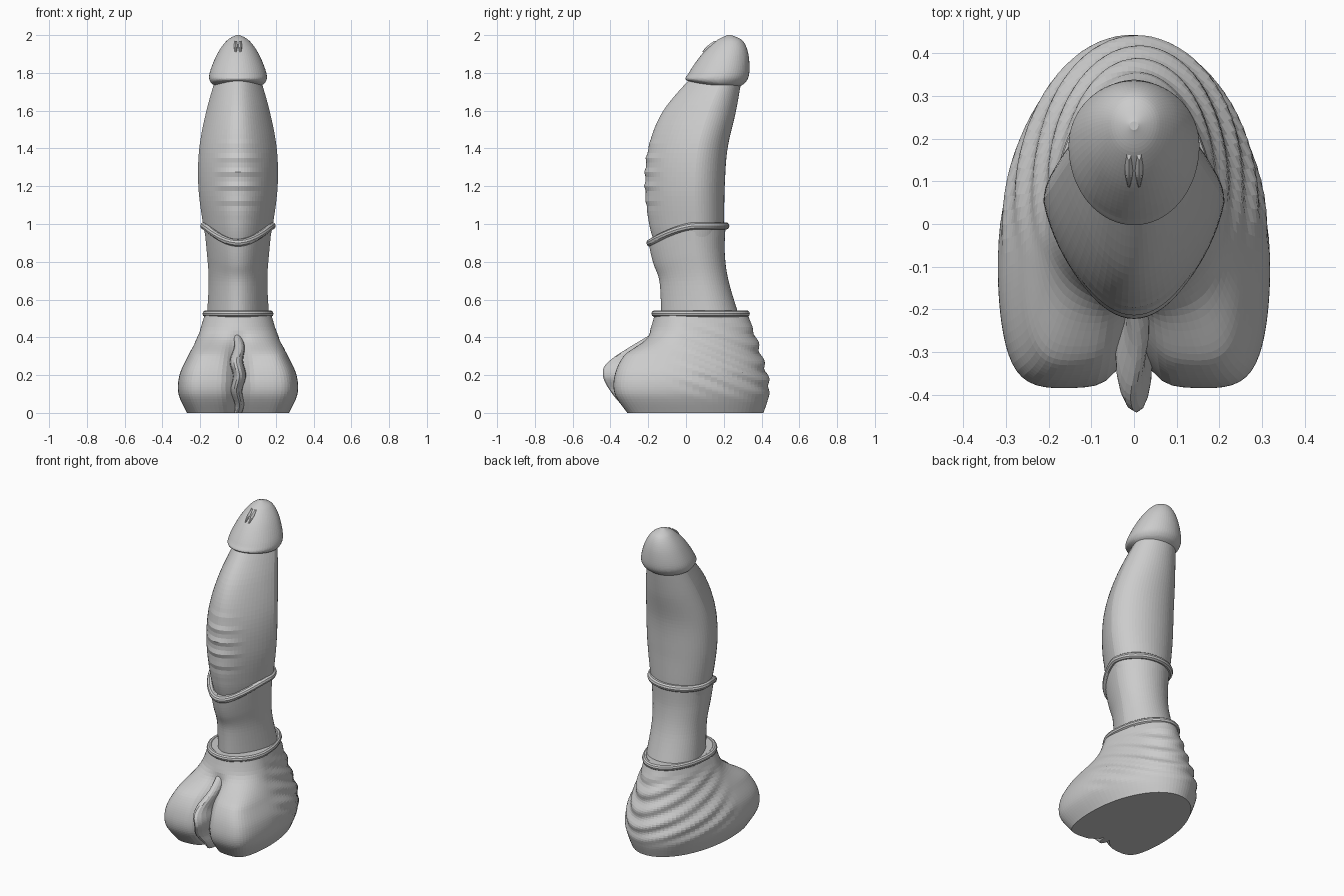
import bpy, bmesh, math
from mathutils import Vector

cube = bpy.data.objects.get("Cube")
if cube:
    bpy.data.objects.remove(cube, do_unlink=True)

grey = bpy.data.materials.new("soft grey")
grey.use_nodes = True
grey.diffuse_color = (0.6, 0.6, 0.6, 1)
grey.node_tree.nodes["Principled BSDF"].inputs["Base Color"].default_value = grey.diffuse_color


def step(low, high, value):
    t = min(1, max(0, (value - low) / (high - low)))
    return t * t * (3 - 2 * t)


def spline(rows, sub):
    """Smooth interpolation through the rows."""
    rows = [Vector(row) for row in rows]
    padded = [rows[0]] + rows + [rows[-1]]
    result = []
    for before, start, end, after in zip(padded, padded[1:], padded[2:], padded[3:]):
        leave, arrive = (end - before) / 2, (after - start) / 2
        for k in range(sub):
            t = k / sub
            blend = step(0, 1, t)
            result.append(start.lerp(end, blend) + leave * t * (1 - t) ** 2
                          - arrive * t * t * (1 - t))
    return result + [rows[-1]]


def egg(angle, front, back, width, middle, pinch):
    """Point on an egg outline whose front half can narrow to a soft point."""
    across, along = math.cos(angle), math.sin(angle)
    centre = front + (back - front) * middle
    reach = back - centre if along > 0 else centre - front
    return width * across * (1 + pinch * min(0, along)), centre + reach * along


def skin(name, rings, closed=False):
    """Mesh over a list of rings, either capped or joined end to end."""
    bm = bmesh.new()
    loops = [[bm.verts.new(point) for point in ring] for ring in rings]
    following = loops[1:] + loops[:1] if closed else loops[1:]
    for lower, upper in zip(loops, following):
        for k in range(len(lower)):
            bm.faces.new((lower[k - 1], lower[k], upper[k], upper[k - 1]))
    if not closed:
        bm.faces.new(loops[0])
        bm.faces.new(loops[-1])
    bmesh.ops.recalc_face_normals(bm, faces=bm.faces)
    mesh = bpy.data.meshes.new(name)
    bm.to_mesh(mesh)
    bm.free()
    mesh.materials.append(grey)
    bpy.context.collection.objects.link(bpy.data.objects.new(name, mesh))


def loft(name, rows, shape, middle=0.5, pinch=0, sub=8, count=64):
    """Stacked outlines; each row is height, front, back and half width."""
    rings = []
    for z, front, back, width in spline(rows, sub):
        ring = []
        for k in range(count):
            angle = math.tau * k / count
            x, y = egg(angle, front, back, width, middle, pinch)
            ring.append(shape(Vector((x, y, z)), math.sin(angle)))
        rings.append(ring)
    skin(name, rings)


def band(name, height, front, back, width, middle, pinch, thick, dip, count=64):
    """Rolled rim round an egg outline, dipping at the front."""
    rings = []
    for k in range(count):
        angle = math.tau * k / count
        x, y = egg(angle, front, back, width, middle, pinch)
        z = height - dip * max(0, -math.sin(angle)) ** 1.6
        outward = Vector((math.cos(angle), math.sin(angle), 0))
        rings.append([Vector((x, y, z)) + thick * (outward * math.cos(turn) + Vector((0, 0, math.sin(turn))))
                      for turn in (math.tau * j / 10 for j in range(10))])
    skin(name, rings, closed=True)


# Base: full front lobes parted by a cleft, slanting folds behind
def base_shape(point, along):
    low = 1 - step(0.3, 0.45, point.z)
    if along < 0:
        point.x *= 1 + 0.35 * low * along * along * (1 - along ** 8)
        point.y -= 0.06 * low * math.sin(math.pi * along * along)
        point.y += 0.07 * low * math.exp(-(point.x / 0.05) ** 2)
    mask = step(-0.1, 0.1, point.y) * step(0.05, 0.2, point.z) * (1 - step(0.4, 0.5, point.z))
    swell = 1 + 0.02 * mask * math.sin(75 * (point.z + 0.4 * point.y) + 2 * math.sin(9 * point.x))
    point.x *= swell
    point.y *= swell
    return point


loft("base", [(0, -0.3, 0.41, 0.27), (0.1, -0.37, 0.44, 0.315), (0.2, -0.37, 0.43, 0.31),
              (0.3, -0.32, 0.4, 0.265), (0.4, -0.21, 0.37, 0.215), (0.54, -0.16, 0.32, 0.17)],
     base_shape, middle=0.33, count=96)
band("base_cuff", 0.525, -0.165, 0.32, 0.17, 0.4, 0, thick=0.018, dip=0)


# Seam ridge: a wavering cord down the cleft
def seam_shape(point, along):
    point.x += 0.008 * math.sin(40 * point.z)
    return point


loft("seam_ridge", [(0, -0.3, -0.2, 0.02), (0.1, -0.39, -0.2, 0.03), (0.2, -0.44, -0.2, 0.035),
                    (0.28, -0.4, -0.2, 0.035), (0.42, -0.18, -0.1, 0.02)],
     seam_shape, count=16)


# Sleeve: its upper edge dips towards the front
def sleeve_shape(point, along):
    point.z -= 0.09 * max(0, -along) ** 1.6 * step(0.65, 0.95, point.z)
    return point


loft("sleeve", [(0.5, -0.13, 0.285, 0.165), (0.7, -0.14, 0.225, 0.155),
                (0.85, -0.17, 0.205, 0.165), (1, -0.2, 0.21, 0.18)],
     sleeve_shape, middle=0.6, pinch=0.2)
band("sleeve_collar", 0.99, -0.19, 0.21, 0.18, 0.6, 0.2, thick=0.02, dip=0.09)


# Shaft: curved, with faint creases across the front
def shaft_shape(point, along):
    mask = step(1, 1.2, point.z) * (1 - step(1.3, 1.5, point.z)) * step(0.6, 1, -along)
    point.y -= 0.005 * mask * math.sin(85 * point.z)
    return point


loft("shaft", [(0.88, -0.16, 0.19, 0.16), (1, -0.195, 0.2, 0.185), (1.2, -0.217, 0.205, 0.21),
               (1.4, -0.2, 0.22, 0.205), (1.6, -0.12, 0.265, 0.167), (1.8, 0.05, 0.3, 0.11)],
     shaft_shape, middle=0.63, pinch=0.25)


# Tip: rounded, with an overhanging rim that fades towards the back
def tip_shape(point, along):
    point.z += 0.02 * max(0, -along) * (1 - step(1.72, 1.8, point.z))
    return point


loft("tip", [(1.72, 0.06, 0.27, 0.1), (1.75, 0, 0.315, 0.145), (1.8, 0.015, 0.335, 0.15),
             (1.9, 0.085, 0.33, 0.11), (1.97, 0.16, 0.3, 0.06), (2, 0.22, 0.24, 0.01)],
     tip_shape, middle=0.55)

# Small parted lips at the front of the tip
for side, label in ((1, "left"), (-1, "right")):
    def lip_shape(point, along):
        return point + Vector((side * 0.012, 0, 0))

    loft(label + "_lip", [(1.91, 0.085, 0.12, 0.005), (1.94, 0.11, 0.15, 0.01), (1.97, 0.15, 0.18, 0.005)],
         lip_shape, count=12)
